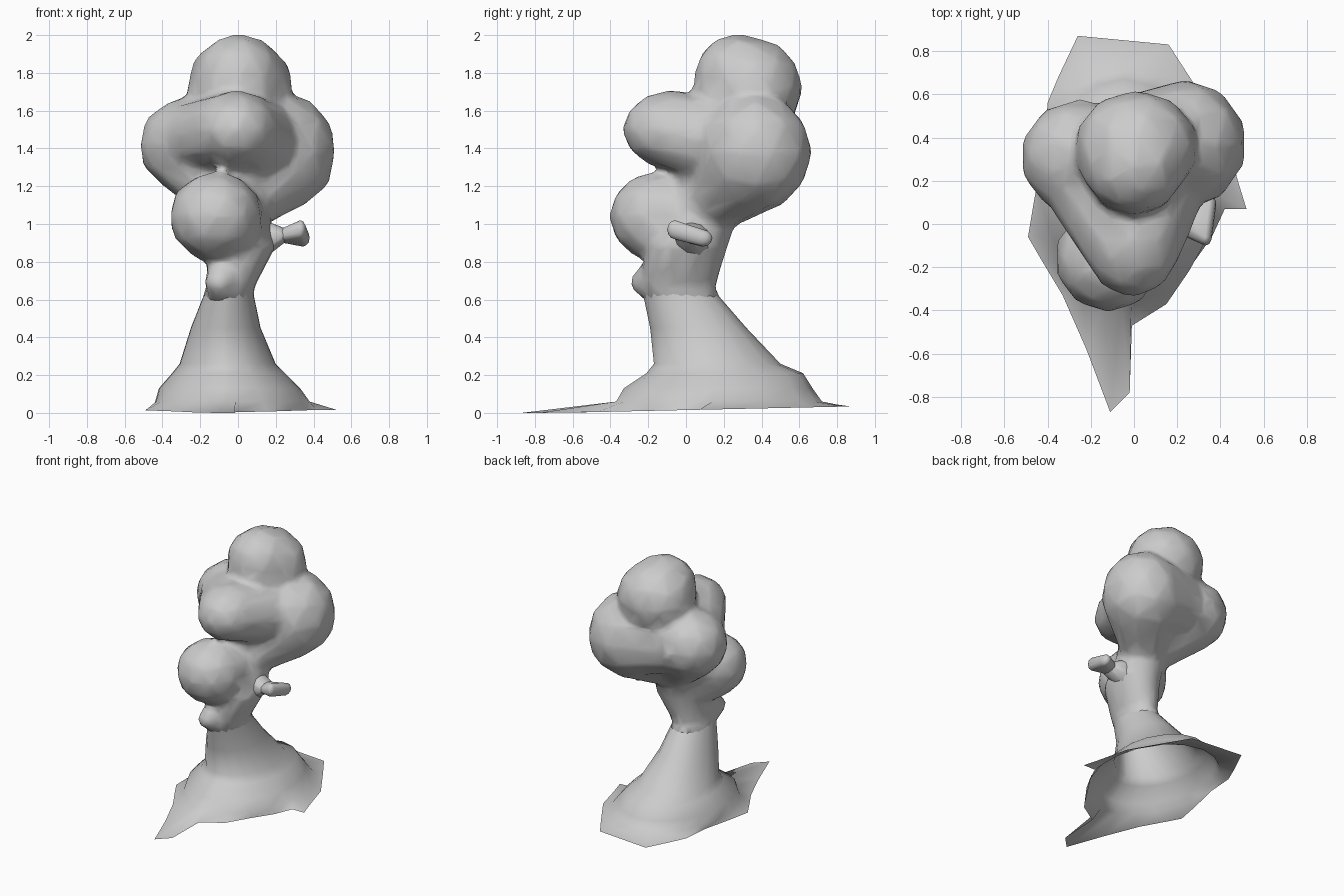
import bpy, bmesh, math
from mathutils import Vector

cube = bpy.data.objects.get("Cube")
if cube:
    bpy.data.objects.remove(cube)

grey = bpy.data.materials.new("plain grey")
grey.use_nodes = True
COLOUR = (0.6, 0.6, 0.6, 1)
grey.diffuse_color = COLOUR
grey.node_tree.nodes["Principled BSDF"].inputs["Base Color"].default_value = COLOUR


def make_object(name, bm):
    bmesh.ops.recalc_face_normals(bm, faces=bm.faces)
    mesh = bpy.data.meshes.new(name)
    bm.to_mesh(mesh)
    bm.free()
    mesh.materials.append(grey)
    mesh.shade_smooth()
    obj = bpy.data.objects.new(name, mesh)
    bpy.context.collection.objects.link(obj)
    return obj


def add_hull(bm, *balls):
    """Convex skin around balls given as (centre, radii)."""
    part = bmesh.new()
    for centre, radii in balls:
        made = bmesh.ops.create_icosphere(part, subdivisions=2, radius=1)["verts"]
        for v in made:
            v.co = Vector(a * r + c for a, r, c in zip(v.co, radii, centre))
    result = bmesh.ops.convex_hull(part, input=part.verts)
    bmesh.ops.delete(part, geom=list({g for g in result["geom_interior"]
                                     if isinstance(g, bmesh.types.BMVert)}), context="VERTS")
    temp = bpy.data.meshes.new("temp")
    part.to_mesh(temp)
    part.free()
    bm.from_mesh(temp)
    bpy.data.meshes.remove(temp)


def bridge(bm, loops):
    for low, high in zip(loops, loops[1:]):
        for i in range(len(low)):
            j = (i + 1) % len(low)
            bm.faces.new((low[i], low[j], high[j], high[i]))


def oval(bm, z, x0, x1, y0, y1, angles):
    return [bm.verts.new(((x0 + x1) / 2 + (x1 - x0) / 2 * math.cos(a),
                          (y0 + y1) / 2 + (y1 - y0) / 2 * math.sin(a), z)) for a in angles]


def blend(obj, voxel, smooth, ratio):
    """Fuse overlapping lumps into one soft, coarse skin."""
    remesh = obj.modifiers.new("fuse", "REMESH")
    remesh.mode = "VOXEL"
    remesh.voxel_size = voxel
    remesh.use_smooth_shade = True
    soft = obj.modifiers.new("soften", "SMOOTH")
    soft.factor = 0.5
    soft.iterations = smooth
    coarse = obj.modifiers.new("coarsen", "DECIMATE")
    coarse.ratio = ratio


# Crown: four foliage lumps joined by skins and tapering into the neck
left = ((0.235, 0.37, 1.38), (0.29, 0.30, 0.32))
right = ((-0.25, 0.31, 1.42), (0.28, 0.27, 0.26))
top = ((0.01, 0.36, 1.72), (0.29, 0.26, 0.27))
top_front = ((0.0, 0.27, 1.78), (0.24, 0.23, 0.23))
front = ((-0.01, -0.08, 1.50), (0.23, 0.26, 0.21))
core = ((0, 0.25, 1.42), (0.22, 0.22, 0.22))
neck = ((0.0, 0.12, 1.06), (0.15, 0.15, 0.12))
crown = bmesh.new()
for lump in (left, right, front):
    add_hull(crown, lump, core)
add_hull(crown, top, top_front, core)
add_hull(crown, left, neck)
add_hull(crown, right, neck)
add_hull(crown, left, ((-0.2, 0.33, 1.42), (0.23, 0.22, 0.22)))
add_hull(crown, front, ((-0.23, 0.24, 1.45), (0.23, 0.22, 0.2)))
add_hull(crown, front, ((0.16, 0.24, 1.42), (0.2, 0.2, 0.22)))
add_hull(crown, neck, ((0.0, 0.12, 1.35), (0.2, 0.2, 0.15)))

# Lower front lump and the ridge beneath it
lower = ((-0.12, -0.16, 1.04), (0.25, 0.25, 0.24))
add_hull(crown, lower, ((-0.02, -0.02, 0.88), (0.16, 0.2, 0.14)))
add_hull(crown, lower, neck)
add_hull(crown, ((-0.1, -0.21, 0.69), (0.08, 0.09, 0.07)),
         ((-0.04, -0.06, 0.78), (0.12, 0.15, 0.12)),
         ((-0.06, -0.08, 0.6), (0.1, 0.1, 0.06)))

# Upper trunk: closed loft fused with the crown
rings = [  # height, x range, y range
    (0.58, -0.20, 0.085, -0.22, 0.20), (0.66, -0.17, 0.085, -0.24, 0.155),
    (0.88, -0.16, 0.20, -0.22, 0.22), (1.06, -0.15, 0.17, -0.12, 0.28),
    (1.25, -0.18, 0.22, 0.02, 0.36)]
turn = [math.tau * i / 20 for i in range(20)]
loops = [oval(crown, *ring, turn) for ring in rings]
bridge(crown, loops)
crown.faces.new(loops[0])
crown.faces.new(loops[-1])
bmesh.ops.recalc_face_normals(crown, faces=crown.faces)
blend(make_object("foliage_and_upper_trunk", crown), 0.025, 4, 0.12)

# Lower trunk: open skirt on the ground rising through oval rings
outline = [(0.52, 0.07), (0.48, 0.20), (0.42, 0.42), (0.27, 0.66), (0.16, 0.83),
           (-0.05, 0.85), (-0.26, 0.87), (-0.35, 0.68), (-0.40, 0.56), (-0.41, 0.36),
           (-0.46, 0.12), (-0.49, -0.06), (-0.42, -0.18), (-0.33, -0.33), (-0.22, -0.58),
           (-0.11, -0.87), (-0.02, -0.78), (-0.01, -0.47), (0.15, -0.37), (0.26, -0.20),
           (0.36, -0.06), (0.42, 0.07)]
rings = [
    (0.06, -0.44, 0.38, -0.37, 0.72), (0.13, -0.42, 0.33, -0.33, 0.67),
    (0.21, -0.35, 0.25, -0.21, 0.62), (0.26, -0.31, 0.20, -0.17, 0.50),
    (0.45, -0.25, 0.12, -0.19, 0.32), (0.64, -0.175, 0.08, -0.23, 0.155)]
angles = []
for i, (x, y) in enumerate(outline):
    even = math.tau * i / len(outline)
    real = math.atan2((y - 0.15) / 0.7, x / 0.5)
    angles.append(even + 0.6 * ((real - even + math.pi) % math.tau - math.pi))
trunk = bmesh.new()
hem = [trunk.verts.new((x, y, max(0, 0.015 + 0.022 * y))) for x, y in outline]
bridge(trunk, [hem] + [oval(trunk, *ring, angles) for ring in rings])
make_object("lower_trunk", trunk)

# Short broken branch on the left side
knuckle = ((0.24, 0.01, 0.94), (0.03, 0.07, 0.04))
twig = bmesh.new()
add_hull(twig, ((0.14, 0.04, 0.92), (0.05, 0.1, 0.1)), knuckle)
add_hull(twig, knuckle, ((0.33, -0.06, 0.97), (0.03, 0.04, 0.05)),
         ((0.345, 0.09, 0.925), (0.035, 0.05, 0.045)))
make_object("branch", twig)
